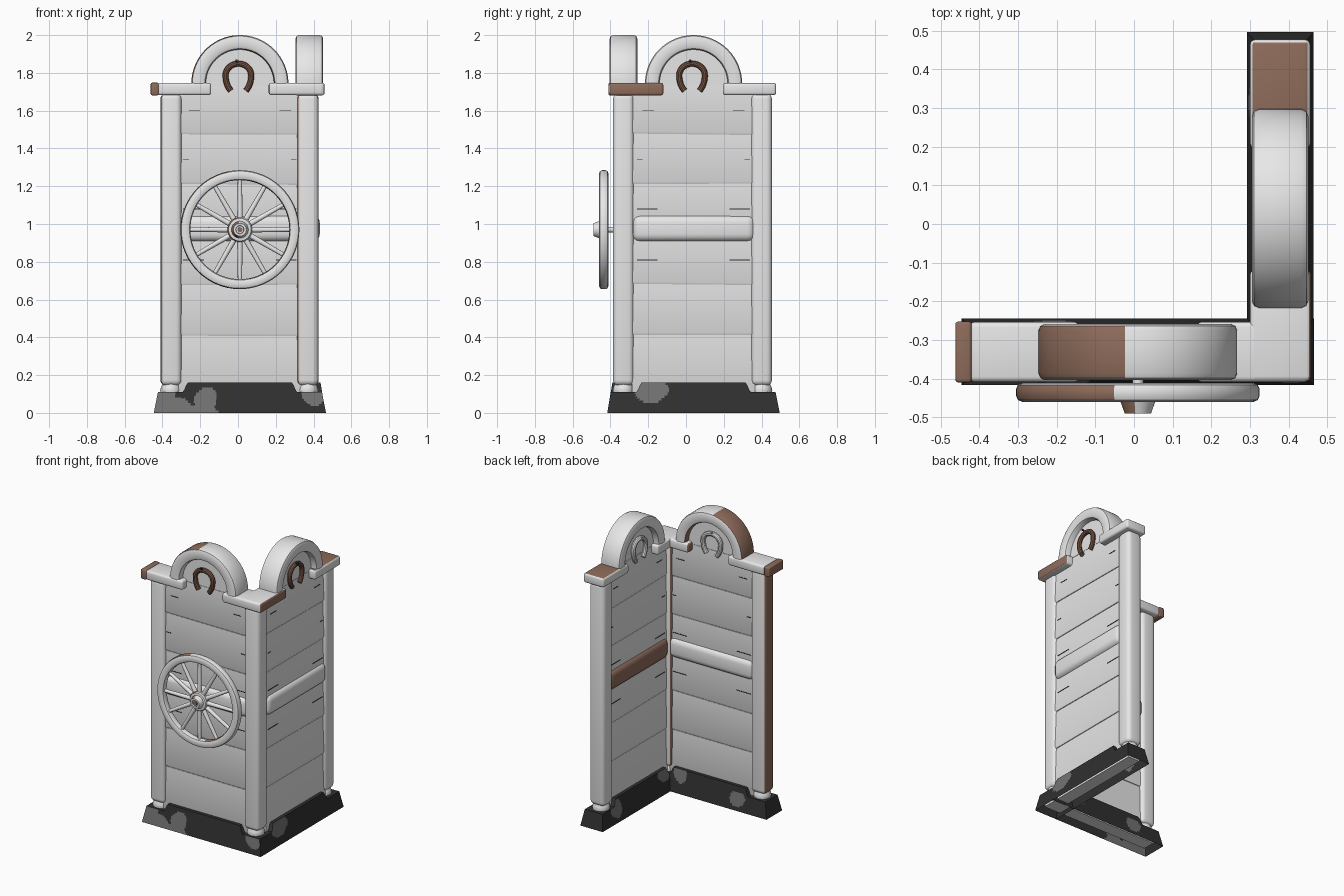
import bpy, bmesh, math, random
from mathutils import Matrix, Vector

if "Cube" in bpy.data.objects:
    bpy.data.objects.remove(bpy.data.objects["Cube"])
random.seed(4)

def material(name, c):
    m = bpy.data.materials.new(name)
    m.diffuse_color = (*c, 1)
    m.use_nodes = True
    m.node_tree.nodes["Principled BSDF"].inputs["Base Color"].default_value = m.diffuse_color
    return m

WHITE = material("pale_wood", (0.8, 0.8, 0.8))
BROWN = material("brown_wood", (0.27, 0.15, 0.105))
RUST = material("rusty_iron", (0.2, 0.095, 0.06))
DARK = material("charcoal", (0.03, 0.03, 0.03))
GREY = material("grey_patch", (0.17, 0.17, 0.17))

# wall frames: local x along the wall, local -y is the outer side
FRONT = Matrix.Translation((0.01, -0.331, 0))
SIDE = Matrix.Translation((0.378, 0.04, 0)) @ Matrix.Rotation(math.pi / 2, 4, 'Z')

def make(name, bm, M, mats, rule=None, closed=True):
    """Finish a mesh; rule(world centre, world normal) picks the material."""
    bm.transform(M)
    if closed:
        bmesh.ops.recalc_face_normals(bm, faces=bm.faces[:])
    bm.normal_update()
    if rule:
        for f in bm.faces:
            f.material_index = int(rule(f.calc_center_median(), f.normal))
    me = bpy.data.meshes.new(name)
    bm.to_mesh(me)
    bm.free()
    for m in mats:
        me.materials.append(m)
    ob = bpy.data.objects.new(name, me)
    bpy.context.collection.objects.link(ob)
    return ob

def box(lo, hi, bevel=0.0, seg=3):
    bm = bmesh.new()
    lo, hi = Vector(lo), Vector(hi)
    S = Matrix.Diagonal((*(hi - lo), 1))
    bmesh.ops.create_cube(bm, size=1, matrix=Matrix.Translation((lo + hi) / 2) @ S)
    if bevel:
        bmesh.ops.bevel(bm, geom=bm.edges[:], offset=bevel, segments=seg,
                        profile=0.5, affect='EDGES')
    return bm

def spin(profile, cz, n=64, arc=2 * math.pi):
    """Sweep a closed (radius, y) profile about a y axis at height cz."""
    bm = bmesh.new()
    full = arc > 6.28
    rings = []
    for i in range(n if full else n + 1):
        a = arc * i / n
        rings.append([bm.verts.new((r * math.cos(a), y, cz + r * math.sin(a))) for r, y in profile])
    k = len(profile)
    for i in range(n):
        A, B = rings[i], rings[(i + 1) % len(rings)]
        for j in range(k):
            bm.faces.new((A[j], A[(j + 1) % k], B[(j + 1) % k], B[j]))
    if not full:
        bm.faces.new(rings[0])
        bm.faces.new(rings[-1])
    return bm

def rounded(r0, r1, y0, y1, c):
    d = c * 0.3
    return [(r0 + c, y0), (r1 - c, y0), (r1 - d, y0 + d), (r1, y0 + c), (r1, y1 - c), (r1 - d, y1 - d),
            (r1 - c, y1), (r0 + c, y1), (r0 + d, y1 - d), (r0, y1 - c), (r0, y0 + c), (r0 + d, y0 + d)]

def tube(path, y, rad, n=10):
    """Round bar along a path of (x, z) points."""
    bm = bmesh.new()
    rings = []
    for i, (x, z) in enumerate(path):
        a, b = path[max(i - 1, 0)], path[min(i + 1, len(path) - 1)]
        t = Vector((b[0] - a[0], b[1] - a[1])).normalized()
        rings.append([bm.verts.new((x - t.y * rad * math.cos(q), y + rad * math.sin(q), z + t.x * rad * math.cos(q)))
                      for q in (2 * math.pi * j / n for j in range(n))])
    for A, B in zip(rings, rings[1:]):
        for j in range(n):
            bm.faces.new((A[j], A[(j + 1) % n], B[(j + 1) % n], B[j]))
    bm.faces.new(rings[0])
    bm.faces.new(rings[-1])
    return bm

def rod(p, q, r0, r1, n=12):
    p, q = Vector(p), Vector(q)
    bm = bmesh.new()
    rot = (q - p).to_track_quat('Z', 'Y').to_matrix().to_4x4()
    bmesh.ops.create_cone(bm, cap_ends=True, segments=n, radius1=r0, radius2=r1, depth=(q - p).length,
                          matrix=Matrix.Translation((p + q) / 2) @ rot)
    return bm

def base(name, M, patches):
    """Tapered, open-bottomed plinth with painted patches (x, z, rx, rz, side)."""
    bm = bmesh.new()
    n, k, L = 120, 12, 0.456
    rows = []
    for i in range(n + 1):
        u = -1 + 2 * i / n
        h = 0.11 + 0.05 * min(1, max(0, (0.315 - abs(u * L)) / 0.015))
        prof = [(-1, j / k) for j in range(k + 1)] + [(1, 1 - j / k) for j in range(k + 1)]
        rows.append([bm.verts.new((u * (L - 0.2 * h * t), s * (0.086 - 0.17 * h * t), h * t)) for s, t in prof])
    for A, B in zip(rows, rows[1:]):
        for j in range(len(A) - 1):
            f = bm.faces.new((A[j], B[j], B[j + 1], A[j + 1]))
            c = f.calc_center_median()
            for px, pz, rx, rz, s in patches:
                wob = 1 + 0.15 * math.sin(30 * c.x + 40 * c.z)
                if c.y * s > 0.02 and ((c.x - px) / rx) ** 2 + ((c.z - pz) / rz) ** 2 < wob:
                    f.material_index = 1
    bm.faces.new(rows[0][::-1])
    bm.faces.new(rows[-1])
    make(name, bm, M, (DARK, GREY), closed=False)

def facing_left(c, n):
    return n.x < -0.6

def wall(tag, M, front):
    # plank panel: each board thicker at its lower edge, seams a little crooked
    zs = [0.1, 0.41, 0.68, 0.945, 1.21, 1.475, 1.735]
    cut = [(z + random.uniform(-.005, .005), z + random.uniform(-.005, .005)) for z in zs]
    for i in range(len(zs) - 1):
        bm = bmesh.new()
        v = []
        for x, e in ((-0.325, 0), (0.325, 1)):
            lo, hi = cut[i][e], cut[i + 1][e] - 0.003
            v.append([bm.verts.new((x, y, z)) for y, z in
                      ((-.032, lo), (-.037, lo + .012), (-.030, hi), (.030, hi), (.037, lo + .012), (.032, lo))])
        for j in range(6):
            bm.faces.new((v[0][j], v[0][(j + 1) % 6], v[1][(j + 1) % 6], v[1][j]))
        bm.faces.new(v[0])
        bm.faces.new(v[1])
        make(f"{tag}_plank_{i}", bm, M, (WHITE,))
    make(f"{tag}_panel_core", box((-.32, -.027, .1), (.32, .027, 1.735)), M, (WHITE,))
    # short cracks in the boards
    for z, w in ((0.81, .11), (1.08, .11), (1.34, .03), (1.6, .06)):
        for s in (-1, 1):
            x = s * (0.30 - w / 2 - (0.03 if z == 1.6 else 0))
            make(f"{tag}_crack", box((x - w / 2, -.0365, z - .002), (x + w / 2, .0365, z + .002)), M, (DARK,))
    # middle rail
    make(f"{tag}_rail", box((-.325, -.055, .907), (.325, .055, 1.047), .04, 4), M, (WHITE, BROWN),
         None if front else (lambda c, n: n.x < -0.5))
    # half-round top board and arch
    make(f"{tag}_top_board", spin([(0.0005, -.03), (.2, -.03), (.2, .03), (.0005, .03)], 1.735, 40, math.pi), M, (WHITE,))
    make(f"{tag}_arch", spin(rounded(.18, .257, -.073, .073, .018), 1.743, 48, math.pi), M, (WHITE, BROWN),
         (lambda c, n: n.x < -0.13 and abs(n.y) < 0.8) if front else None)
    # caps on both sides of the arch
    if front:
        make("front_cap_left", box((-.435, -.078, 1.682), (-.152, .078, 1.747), .014), M, (WHITE,))
        make("front_cap_tip", box((-.472, -.079, 1.681), (-.43, .079, 1.748), .008), M, (BROWN,))
        make("front_cap_right", box((.152, -.078, 1.682), (.443, .078, 1.747), .014), M, (WHITE, BROWN), facing_left)
    else:
        make("side_cap_near", box((-.446, -.08, 1.681), (-.16, .078, 1.7475), .012), M, (WHITE, BROWN),
             lambda c, n: n.x > 0.5)
        make("side_cap_far", box((.155, -.078, 1.682), (.437, .078, 1.747), .014), M, (WHITE, BROWN),
             lambda c, n: n.z > 0.8)
    # horseshoes on both faces, each hung from a nail
    path = []
    for i in range(29):
        a = -0.95 + (math.pi + 1.9) * i / 28
        s = math.sin(a)
        path.append((0.068 * math.cos(a) - 0.008, 1.787 + s * (0.062 if s > 0 else 0.1)))
    for side, y, m in (("outer", -.044, RUST), ("inner", .044, WHITE)):
        make(f"{tag}_horseshoe_{side}", tube(path, y, .0155), M, (m,))
        make(f"{tag}_nail_{side}", rod((-.014, 0, 1.84), (-.018, y * 1.6, 1.866), .006, .006, 8), M,
             (DARK if side == "outer" else WHITE,))
    # sill beam inside the open plinth
    make(f"{tag}_sill", box((-.41, -.045, .025), (.41, .045, .1)), M, (WHITE,))

def post(name, x, y, brown):
    make(name, box((x - .056, y - .055, .145), (x + .056, y + .055, 1.69), .028, 4), Matrix(), (WHITE, BROWN),
         facing_left if brown else None)
    # turned foot
    foot = [(.0005, -.17), (.046, -.17), (.044, -.155), (.052, -.138), (.057, -.12), (.05, -.095), (.0005, -.095)]
    make(name + "_foot", spin(foot, 0, 24),
         Matrix.Translation((x, y, 0)) @ Matrix.Rotation(-math.pi / 2, 4, 'X'), (WHITE,))

wall("front", FRONT, True)
wall("side", SIDE, False)
post("left_post", -0.355, -0.331, True)
post("corner_post", 0.369, -0.331, True)
post("back_post", 0.371, 0.40, False)

# plinths
base("front_base", FRONT, [(-.42, .03, .16, .065, -1), (-.41, .1, .07, .04, -1), (-.18, .07, .06, .065, -1),
                           (-.24, 0, .13, .04, -1), (.39, .1, .06, .06, -1), (.22, .13, .05, .06, 1), (-.22, .08, .06, .05, 1)])
base("side_base", SIDE, [(-.22, .115, .085, .06, -1), (.28, .09, .06, .06, 1), (-.25, .13, .07, .05, 1)])

# wagon wheel
CZ = 0.97
def wheel_rule(c, n):
    return n.x < -0.22 and abs(n.y) < 0.75
make("wheel_rim", spin(rounded(.262, .315, -.129, -.08, .016), CZ), FRONT, (WHITE, BROWN), wheel_rule)
for i in range(12):
    a = math.pi * i / 6
    d = Vector((math.cos(a), 0, math.sin(a)))
    o = Vector((0, -.105, CZ))
    make(f"wheel_spoke_{i}", rod(o + d * .04, o + d * .275, .015, .011), FRONT, (WHITE, BROWN),
         lambda c, n: n.x < -0.75)
hub = [(.0005, -.15), (.02, -.15), (.022, -.159), (.034, -.159), (.045, -.128), (.06, -.126), (.066, -.118),
       (.066, -.092), (.06, -.085), (.0005, -.085)]
make("wheel_hub", spin(hub, CZ, 32), FRONT, (WHITE, BROWN), wheel_rule)
make("wheel_axle_cap", rod((0, -.156, CZ), (0, -.12, CZ), .014, .014), FRONT, (BROWN,))
make("wheel_axle", rod((0, -.1, CZ), (0, -.03, CZ), .014, .014), FRONT, (WHITE,))

# smooth shading with sharp edges kept
for ob in bpy.context.collection.objects:
    ob.select_set(True)
    bpy.context.view_layer.objects.active = ob
bpy.ops.object.shade_smooth_by_angle(angle=math.radians(35))
